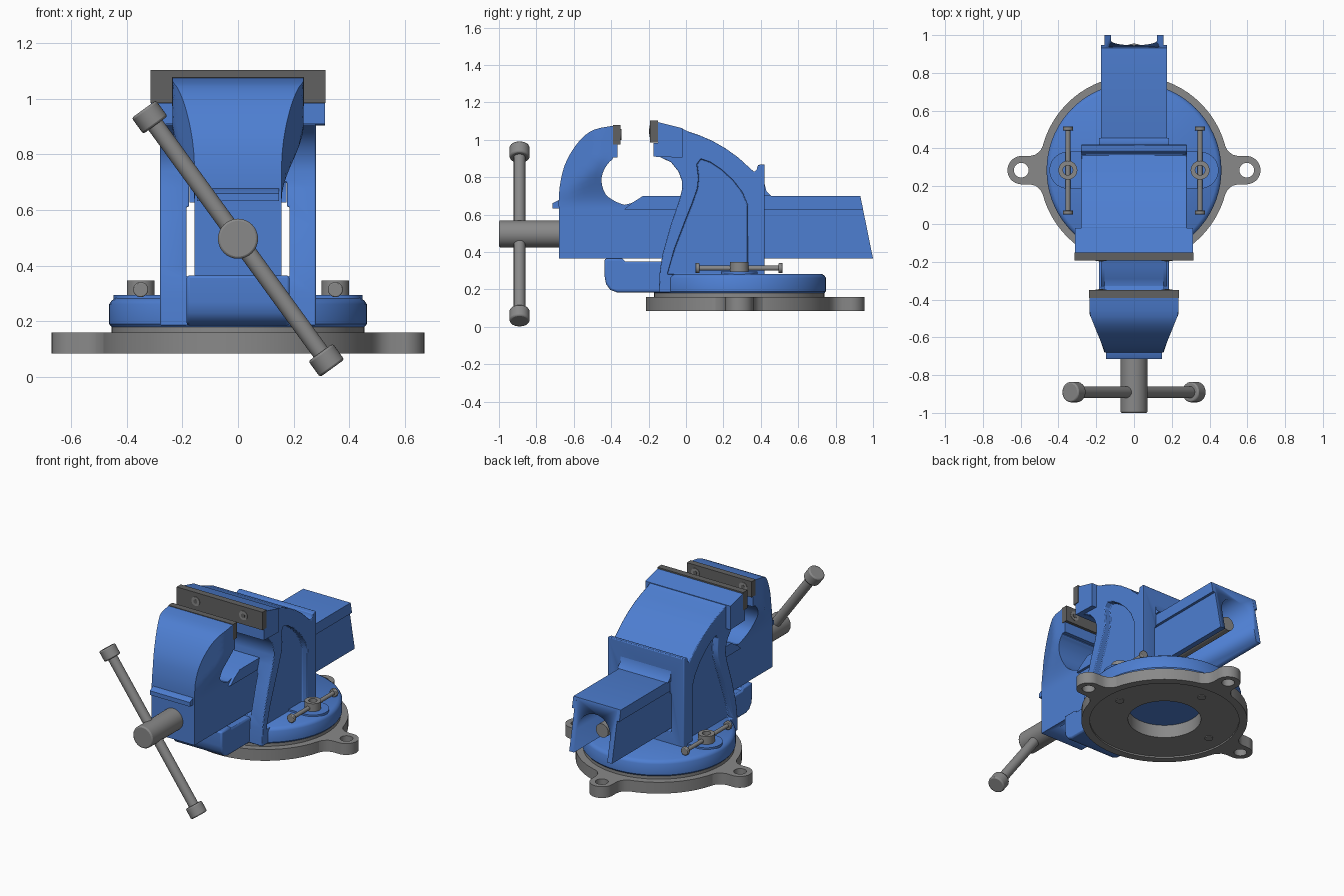
import bpy, bmesh, math
from mathutils import Vector

old = bpy.data.objects.get("Cube")
if old:
    bpy.data.objects.remove(old, do_unlink=True)


def material(name, rgb):
    m = bpy.data.materials.new(name)
    m.diffuse_color = (*rgb, 1)
    m.use_nodes = True
    m.node_tree.nodes["Principled BSDF"].inputs["Base Color"].default_value = (*rgb, 1)
    return m


BLUE = material("blue_paint", (0.075, 0.21, 0.64))
STEEL = material("steel_grey", (0.25, 0.25, 0.25))
DARK = material("dark_grey", (0.12, 0.12, 0.12))
CY = 0.285  # centre of the swivel base along y


def activate(ob):
    bpy.ops.object.select_all(action="DESELECT")
    ob.select_set(True)
    bpy.context.view_layer.objects.active = ob


def finish(name, bm, mat, bevel=0):
    bmesh.ops.recalc_face_normals(bm, faces=bm.faces[:])
    me = bpy.data.meshes.new(name)
    bm.to_mesh(me)
    bm.free()
    ob = bpy.data.objects.new(name, me)
    bpy.context.collection.objects.link(ob)
    me.materials.append(mat)
    if bevel:
        b = ob.modifiers.new("bevel", "BEVEL")
        b.width, b.segments, b.limit_method = bevel, 2, "ANGLE"
        b.angle_limit = math.radians(45)
    activate(ob)
    bpy.ops.object.shade_smooth_by_angle(angle=math.radians(35))
    return ob


def extrude(name, pts, vec, mat, bevel=0):
    """Extrude a closed 3D outline along vec."""
    bm = bmesh.new()
    f = bm.faces.new([bm.verts.new(p) for p in pts])
    r = bmesh.ops.extrude_face_region(bm, geom=[f])
    bmesh.ops.translate(bm, vec=vec, verts=[v for v in r["geom"] if isinstance(v, bmesh.types.BMVert)])
    return finish(name, bm, mat, bevel)


def pierced_plate(name, outline, hole, z0, z1, mat):
    """Flat plate in xy with one round hole: walls first, then filled caps."""
    bm = bmesh.new()
    caps = ([], [])
    for loop in (outline, hole):
        low, high = ([bm.verts.new((x, y, z)) for x, y in loop] for z in (z0, z1))
        for i in range(len(loop)):
            j = (i + 1) % len(loop)
            bm.faces.new((low[i], low[j], high[j], high[i]))
            caps[0].append(bm.edges.get((low[i], low[j])))
            caps[1].append(bm.edges.get((high[i], high[j])))
    for edges in caps:
        bmesh.ops.triangle_fill(bm, use_beauty=True, edges=edges)
    return finish(name, bm, mat)


def circle(x, y, r, n=32):
    return [(x + r * math.cos(2 * math.pi * i / n), y + r * math.sin(2 * math.pi * i / n)) for i in range(n)]


def side_prism(name, yz, x0, x1, mat, bevel=0):
    return extrude(name, [(x0, y, z) for y, z in yz], (x1 - x0, 0, 0), mat, bevel)


def box(name, x0, x1, y0, y1, z0, z1, mat):
    return side_prism(name, [(y0, z0), (y1, z0), (y1, z1), (y0, z1)], x0, x1, mat)


def rod(name, a, b, r, mat, bevel=0, sides=32):
    a, b = Vector(a), Vector(b)
    bm = bmesh.new()
    bmesh.ops.create_cone(bm, cap_ends=True, segments=sides, radius1=r, radius2=r, depth=(b - a).length)
    q = (b - a).to_track_quat("Z", "Y")
    for v in bm.verts:
        v.co = q @ v.co + (a + b) / 2
    return finish(name, bm, mat, bevel)


def lathe(name, rz, mat, closed=True, n=72):
    """Spin an (r, z) profile about the swivel axis."""
    bm = bmesh.new()
    rings = [[bm.verts.new((x, y, z)) for x, y in circle(0, CY, r, n)] for r, z in rz]
    for k in range(len(rings) if closed else len(rings) - 1):
        a, b = rings[k], rings[(k + 1) % len(rings)]
        for i in range(n):
            bm.faces.new((a[i], a[(i + 1) % n], b[(i + 1) % n], b[i]))
    if not closed:
        bm.faces.new(rings[0])
        bm.faces.new(rings[-1])
    return finish(name, bm, mat)


def cut(ob, cutter):
    m = ob.modifiers.new("cut", "BOOLEAN")
    m.operation, m.object, m.solver = "DIFFERENCE", cutter, "EXACT"
    activate(ob)
    bpy.ops.object.modifier_move_to_index(modifier="cut", index=0)
    bpy.ops.object.modifier_apply(modifier="cut")
    bpy.data.objects.remove(cutter, do_unlink=True)


# Base ring, recessed underneath
lathe("base_ring", [(.22, .095), (.45, .095), (.45, .085), (.5, .085), (.5, .16), (.455, .16),
                    (.455, .183), (.22, .183)], STEEL)

# Mounting ears and underside bolts at right, back and left
for side, ang in (("left", 0), ("back", 90), ("right", 180)):
    c, s = math.cos(math.radians(ang)), math.sin(math.radians(ang))
    place = lambda u, v: (u * c - v * s, CY + u * s + v * c)
    arc = [(.595 + .075 * math.cos(t), .075 * math.sin(t))
           for t in (math.radians(-90 + 10 * k) for k in range(19))]
    outline = [(.458, -.13), (.477, -.14), (.495, -.105), (.52, -.083), (.55, -.075)] + arc + \
              [(.55, .075), (.52, .083), (.495, .105), (.477, .14), (.458, .13)]
    pierced_plate(side + "_mounting_ear", [place(u, v) for u, v in outline],
                  circle(*place(.597, 0), .039), .085, .16, STEEL)
    rod(side + "_base_bolt", (*place(.35, 0), .09), (*place(.35, 0), .12), .026, STEEL)

# Swivel turntable
lathe("turntable", [(.455, .18), (.463, .19), (.463, .262), (.455, .274), (.44, .284)], BLUE, closed=False)

# Clamp pads, nuts and small tommy bars
for side, sx in (("left", 1), ("right", -1)):
    x = .35 * sx
    pad = [(sx * (.35 + .098 * math.cos(t)), CY + .098 * math.sin(t), .27)
           for t in (math.radians(-90 + 12 * k) for k in range(16))]
    pad += [(.2 * sx, CY + .098, .27), (.2 * sx, CY - .098, .27)]
    extrude(side + "_clamp_pad", pad, (0, 0, .025), BLUE)
    pierced_plate(side + "_clamp_nut", circle(x, CY, .05), circle(x, CY, .026), .29, .347, STEEL)
    rod(side + "_clamp_bar", (x, .06, .314), (x, .51, .314), .013, STEEL, sides=16)
    for tag, y in (("front", .05), ("back", .495)):
        rod(f"{side}_clamp_{tag}_knob", (x, y, .314), (x, y + .022, .314), .027, STEEL, .004)

# Fixed body: side outline, stepped beam channel and side recesses
body = side_prism("fixed_body", [
    (-.145, .185), (-.14, .30), (-.125, .39), (-.08, .55), (-.035, .68), (-.02, .74), (-.022, .78),
    (-.04, .83), (-.08, .88), (-.14, .908), (-.10, .98), (-.02, 1.06), (.01, 1.045), (.07, 1.025),
    (.14, .995), (.21, .955), (.28, .905), (.34, .85), (.365, .828), (.378, .84), (.385, .866),
    (.42, .87), (.42, .185)], -.28, .28, BLUE, .009)
channel = [(-.185, .36), (.185, .36), (.185, .612), (.1755, .612), (.1755, .702),
           (-.1755, .702), (-.1755, .612), (-.185, .612)]
cut(body, extrude("cutter", [(x, -.6, z) for x, z in channel], (0, 1.6, 0), BLUE))
recess = [(.33, .281), (.33, .65), (.30, .72), (.25, .785), (.19, .84), (.13, .88), (.08, .898),
          (.058, .87), (.068, .80), (.062, .74), (.03, .65), (-.01, .55), (-.06, .42), (-.10, .281)]
for sx in (1, -1):
    cut(body, side_prism("cutter", recess, .24 * sx, .4 * sx, BLUE))
side_prism("beam_collar", [(.415, .765), (.42, .765), (.43, .725), (.455, .70), (.415, .70)], -.185, .185, BLUE)

# Front foot of the fixed body beneath the sliding jaw
side_prism("body_foot", [(-.14, .185), (-.37, .185), (-.405, .198), (-.428, .23), (-.435, .27), (-.435, .365),
                         (-.34, .365), (-.325, .35), (0, .35), (0, .185)], -.185, .185, BLUE, .01)

# Fixed jaw block and plate
side_prism("fixed_jaw_block", [(-.175, .91), (-.02, .905), (-.02, 1.062), (-.15, 1.095), (-.15, .984),
                               (-.175, .984)], -.312, .312, BLUE)
box("fixed_jaw_plate", -.315, .315, -.193, -.15, .985, 1.104, DARK)

# Sliding beam with an arched hollow underneath
beam = side_prism("sliding_beam", [(-.68, .365), (1, .365), (.932, .70), (-.23, .70), (-.29, .662),
                                   (-.33, .652), (-.68, .652)], -.157, .157, BLUE)
arch = [(.122 * math.cos(t), -.55, .508 + .122 * math.sin(t))
        for t in (math.radians(10 * k) for k in range(19))]
cut(beam, extrude("cutter", arch + [(-.122, -.55, .2), (.122, -.55, .2)], (0, 2, 0), BLUE))
for side, sx in (("left", 1), ("right", -1)):
    side_prism(side + "_beam_rail", [(-.33, .628), (.947, .628), (.932, .70), (-.23, .70), (-.29, .662)],
               .15 * sx, .174 * sx, BLUE)

# Curved sliding jaw, flaring from the beam width to the plate width
keys = [Vector(k) for k in (  # outer y, outer z, inner y, inner z
    (-.68, .62, -.30, .645), (-.68, .69, -.37, .667), (-.672, .77, -.43, .71), (-.65, .86, -.452, .78),
    (-.61, .94, -.44, .835), (-.555, 1.01, -.415, .875), (-.49, 1.055, -.398, .892), (-.391, 1.075, -.391, .9))]


def half_width(y, z):
    ty = min(1, max(0, (y + .67) / .195))
    tz = min(1, max(0, (z - .64) / .27))
    return .157 + .079 * min(ty, tz * tz * (3 - 2 * tz))


sections = []
for i in range(len(keys) - 1):  # smooth interpolation between the key sections
    p0, p1, p2, p3 = keys[max(i - 1, 0)], keys[i], keys[i + 1], keys[min(i + 2, len(keys) - 1)]
    for t in (0, .33, .67):
        sections.append(p1 + (p2 - p0) * (t / 2) + (p0 * 2 - p1 * 5 + p2 * 4 - p3) * (t * t / 2)
                        + (p1 * 3 - p0 - p2 * 3 + p3) * (t ** 3 / 2))
sections.append(keys[-1])
bm = bmesh.new()
grids = []
for sx in (-1, 1):
    rows = []
    for q in sections:
        row = [Vector((q[0], q[1])).lerp(Vector((q[2], q[3])), k / 6) for k in range(7)]
        rows.append([bm.verts.new((sx * half_width(p.x, p.y), p.x, p.y)) for p in row])
    grids.append(rows)
    for a, b in zip(rows, rows[1:]):
        for k in range(6):
            bm.faces.new((a[k], a[k + 1], b[k + 1], b[k]))
rim = lambda g: [r[0] for r in g] + g[-1][1:] + [r[-1] for r in g[-2::-1]] + g[0][-2:0:-1]
la, ra = (rim(g) for g in grids)
for k in range(len(la)):
    j = (k + 1) % len(la)
    bm.faces.new((la[k], la[j], ra[j], ra[k]))
finish("sliding_jaw", bm, BLUE)
box("sliding_jaw_ledge", -.235, .235, -.43, -.366, .905, .974, BLUE)
box("sliding_jaw_plate", -.238, .238, -.391, -.349, .975, 1.079, DARK)
side_prism("sliding_jaw_lip", [(-.66, .632), (-.715, .632), (-.715, .66), (-.68, .678), (-.66, .678)],
           -.147, .147, BLUE)

# Jaw plate screws with hex sockets
for side, x in (("left", .175), ("right", -.175)):
    for tag, y, d, z in (("fixed", -.193, -1, 1.046), ("sliding", -.349, 1, 1.028)):
        rod(f"{side}_{tag}_plate_screw", (x, y - d * .01, z), (x, y + d * .003, z), .03, STEEL)
        rod(f"{side}_{tag}_screw_socket", (x, y, z), (x, y + d * .005, z), .015, DARK, sides=6)

# Lead screw and turning handle
rod("screw_head", (0, -1, .497), (0, -.67, .497), .072, STEEL, .008, 48)
rod("lead_screw", (0, -.6, .497), (0, .88, .497), .045, STEEL)
mid, axis = Vector((0, -.89, .497)), Vector((.588, 0, -.809))
rod("handle_bar", mid - axis * .53, mid + axis * .53, .031, STEEL)
for tag, s in (("lower", 1), ("upper", -1)):
    rod(f"handle_{tag}_knob", mid + axis * s * .505, mid + axis * s * .576, .054, STEEL, .008)
